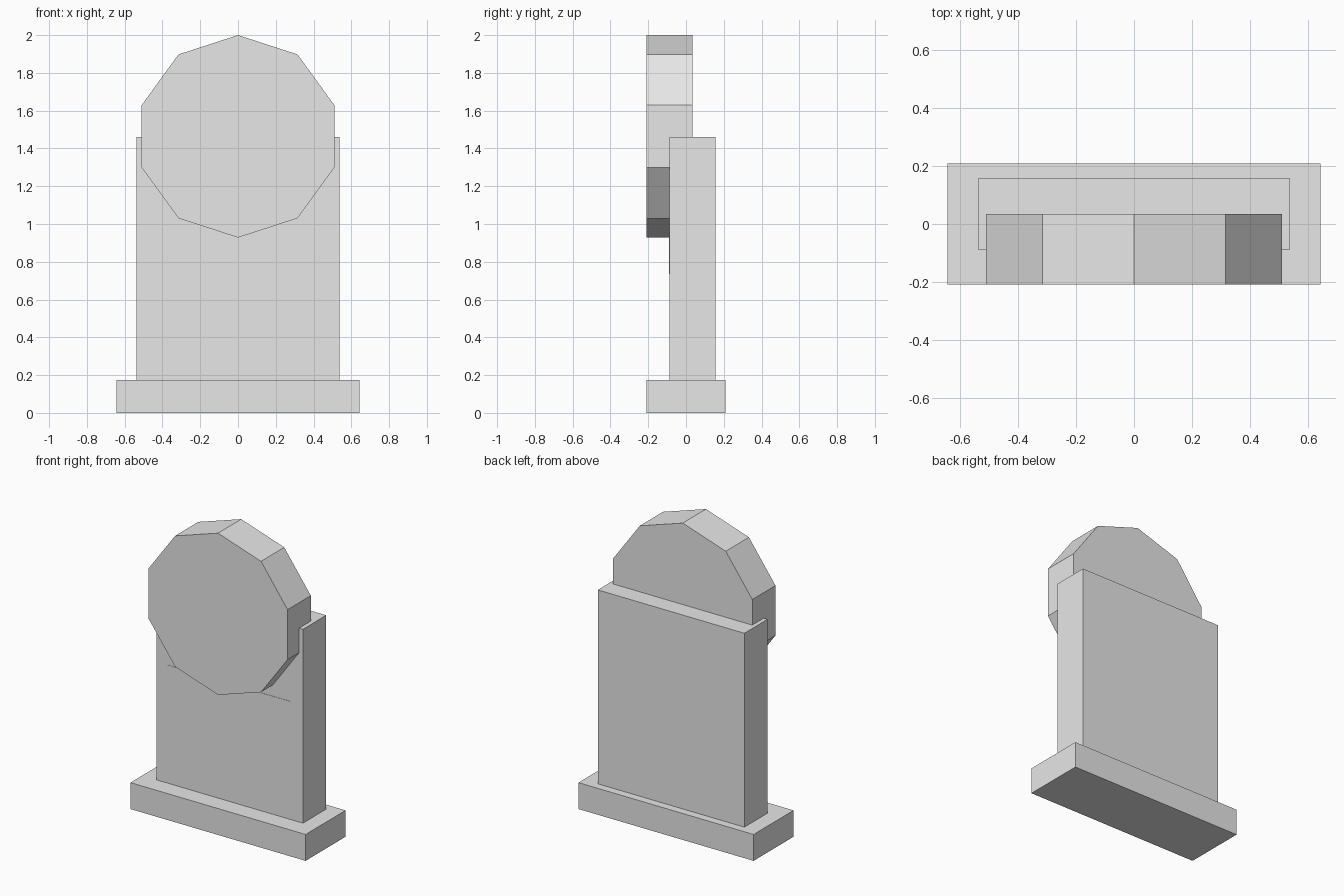
import bpy
import math

if "Cube" in bpy.data.objects:
    bpy.data.objects.remove(bpy.data.objects["Cube"])

stone = bpy.data.materials.new("light_grey_stone")
stone.diffuse_color = (0.8, 0.8, 0.8, 1.0)
stone.use_nodes = True
stone.node_tree.nodes["Principled BSDF"].inputs["Base Color"].default_value = stone.diffuse_color


def prism(name, outline, y0, y1):
    """Extrude an x-z outline (counter-clockwise seen from the front) from y0 to y1."""
    n = len(outline)
    verts = [(x, y, z) for y in (y0, y1) for x, z in outline]
    faces = [tuple(range(n)), tuple(reversed(range(n, 2 * n)))]
    faces += [(i, i + n, (i + 1) % n + n, (i + 1) % n) for i in range(n)]
    mesh = bpy.data.meshes.new(name)
    mesh.from_pydata(verts, [], faces)
    mesh.materials.append(stone)
    obj = bpy.data.objects.new(name, mesh)
    bpy.context.collection.objects.link(obj)
    return obj


def rect(half_width, z0, z1):
    return [(-half_width, z0), (half_width, z0), (half_width, z1), (-half_width, z1)]


# Plinth and upright slab
prism("base", rect(0.642, 0.0, 0.175), -0.209, 0.209)
prism("slab", rect(0.537, 0.175, 1.46), -0.087, 0.156)

# Thin name plate on the slab front
prism("plaque", rect(0.453, 0.735, 0.958), -0.089, -0.086)

# Ten-sided disc set into the upper front of the slab
R, CZ = 0.536, 1.464
ring = [(R * math.sin(a), CZ - R * math.cos(a))
        for a in (i * math.tau / 10 for i in range(10))]
prism("disc", ring, -0.209, 0.034)
